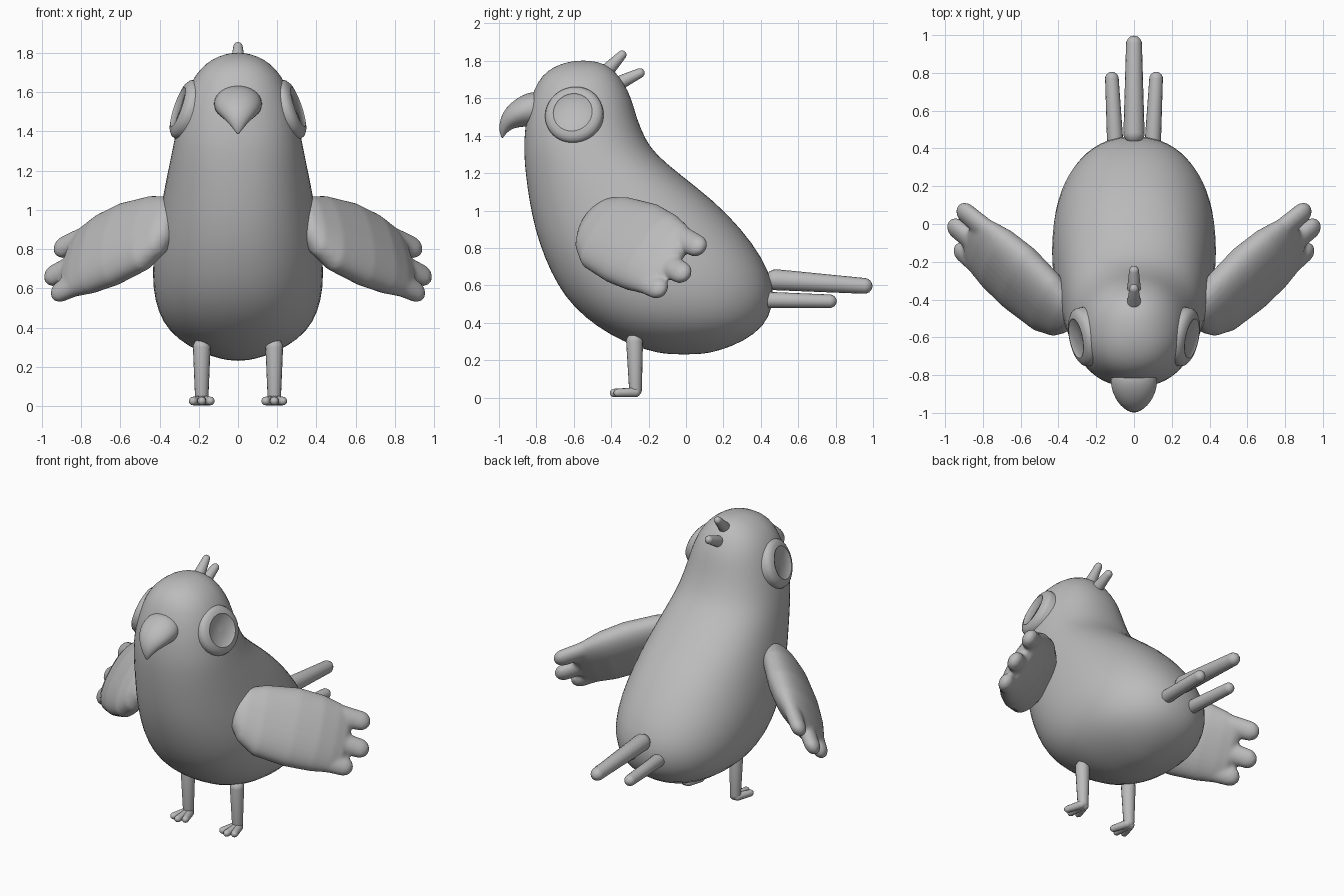
import bpy, bmesh, math
from mathutils import Vector

cube = bpy.data.objects.get("Cube")
if cube:
    bpy.data.objects.remove(cube, do_unlink=True)

grey = bpy.data.materials.new("plain_grey")
grey.use_nodes = True
grey.diffuse_color = (0.5, 0.5, 0.5, 1)
grey.node_tree.nodes["Principled BSDF"].inputs["Base Color"].default_value = (0.5, 0.5, 0.5, 1)

X, Y, Z = Vector((1, 0, 0)), Vector((0, 1, 0)), Vector((0, 0, 1))


def loft(bm, rings, power=2, sides=24):
    """Skin rings of (centre, half axis, half axis) with rounded sections."""
    def bend(c):
        return math.copysign(abs(c) ** (2 / power), c)
    loops = []
    for centre, u, v in rings:
        turn = [math.tau * i / sides for i in range(sides)]
        loops.append([bm.verts.new(centre + u * bend(math.cos(t)) + v * bend(math.sin(t)))
                      for t in turn])
    for a, b in zip(loops, loops[1:]):
        for i in range(sides):
            j = (i + 1) % sides
            bm.faces.new((a[i], a[j], b[j], b[i]))
    bm.faces.new(loops[0])
    bm.faces.new(loops[-1])


def limb(bm, a, b, ra, rb, side=X, flat=1, sides=16):
    """Tapered capsule from a to b; flat scales it across the side axis."""
    a, b = Vector(a), Vector(b)
    d = (b - a).normalized()
    s = (side - d * side.dot(d)).normalized()
    n = d.cross(s) * flat
    steps = [math.radians(k) for k in (4, 25, 50, 75, 90)]
    rings = [(a - d * ra * math.cos(t), ra * math.sin(t)) for t in steps]
    rings += [(b + d * rb * math.cos(t), rb * math.sin(t)) for t in reversed(steps)]
    loft(bm, [(c, s * r, n * r) for c, r in rings], sides=sides)


def finish(name, bm, mirror=False, subdivide=0, blend=0):
    bmesh.ops.recalc_face_normals(bm, faces=bm.faces)
    mesh = bpy.data.meshes.new(name)
    bm.to_mesh(mesh)
    bm.free()
    mesh.materials.append(grey)
    mesh.shade_smooth()
    mesh.set_sharp_from_angle(angle=math.radians(50))
    obj = bpy.data.objects.new(name, mesh)
    bpy.context.collection.objects.link(obj)
    if blend:
        m = obj.modifiers.new("blend", 'REMESH')
        m.mode, m.voxel_size, m.use_smooth_shade = 'VOXEL', blend, True
        m = obj.modifiers.new("soften", 'SMOOTH')
        m.factor, m.iterations = 0.5, 6
    if subdivide:
        m = obj.modifiers.new("subdivide", 'SUBSURF')
        m.levels = m.render_levels = subdivide
    if mirror:
        m = obj.modifiers.new("mirror", 'MIRROR')
        m.use_clip = False
        m.use_mirror_merge = False
    return obj


# Body and head: level sections as height, front, back, half width
body = [(.23, -.1, .08, .04), (.25, -.2, .18, .13), (.3, -.34, .31, .25), (.38, -.48, .42, .355),
        (.48, -.6, .465, .41), (.6, -.69, .475, .437), (.75, -.76, .41, .437), (.9, -.81, .3, .415),
        (1.05, -.84, .155, .388), (1.2, -.86, -.04, .358), (1.3, -.867, -.16, .337),
        (1.38, -.867, -.217, .322), (1.5, -.855, -.265, .294), (1.6, -.83, -.29, .263),
        (1.69, -.795, -.335, .22), (1.75, -.74, -.385, .16), (1.785, -.67, -.435, .1),
        (1.802, -.59, -.51, .03)]
bm = bmesh.new()
loft(bm, [(Vector((0, (f + b) / 2, z)), X * w, Y * (b - f) / 2) for z, f, b, w in body],
     power=2.2, sides=32)
finish("body", bm, subdivide=1)

# Hooked beak: upper edge, lower edge and half width
beak = [(-.76, 1.63, -.76, 1.45, .115), (-.82, 1.638, -.82, 1.45, .126),
        (-.88, 1.617, -.87, 1.448, .12), (-.94, 1.575, -.905, 1.443, .1),
        (-.98, 1.525, -.93, 1.436, .075), (-.999, 1.47, -.952, 1.42, .046),
        (-.998, 1.42, -.97, 1.402, .022), (-.985, 1.386, -.98, 1.386, .004)]
bm = bmesh.new()
for_rings = []
for y1, z1, y2, z2, w in beak:
    top, low = Vector((0, y1, z1)), Vector((0, y2, z2))
    for_rings.append(((top + low) / 2, X * w, (top - low) / 2))
loft(bm, for_rings)
finish("beak", bm, subdivide=1)

# Eyes: shallow rimmed domes with a flat centre
normal = Vector((.93, -.18, .32)).normalized()
u = normal.cross(Z).normalized()
v = normal.cross(u)
dome = [(.155, -.06), (.157, -.005), (.15, .012), (.13, .026), (.106, .032), (.1, .026), (.01, .028)]
bm = bmesh.new()
loft(bm, [(Vector((.277, -.6, 1.515)) + normal * h, u * r, v * r) for r, h in dome], sides=40)
finish("eyes", bm, mirror=True)

# Crest feathers
bm = bmesh.new()
limb(bm, (0, -.42, 1.75), (0, -.342, 1.832), .038, .024)
limb(bm, (0, -.34, 1.69), (0, -.247, 1.735), .036, .026)
finish("crest", bm)

# Tail feathers
bm = bmesh.new()
limb(bm, (0, .48, .63), (0, .955, .597), .056, .042)
finish("tail_middle_feather", bm)
bm = bmesh.new()
limb(bm, (.1, .44, .522), (.117, .77, .515), .043, .036)
finish("tail_side_feathers", bm, mirror=True)

# Legs with three toes
bm = bmesh.new()
limb(bm, (.185, -.275, .3), (.185, -.27, .04), .045, .034)
for spread in (-1, 0, 1):
    limb(bm, (.185 + spread * .012, -.27, .028), (.185 + spread * .044, -.385 + abs(spread) * .02, .025),
         .026, .022, sides=12)
finish("legs", bm, mirror=True)

# Wings: a padded palm and three feather tips blended together
along = Vector((.72, .63, -.29)).normalized()
across = Vector((-.2, .55, .8))
across = (across - along * across.dot(along)).normalized()
out = along.cross(across)
middle = Vector((.68, -.22, .8))


def on_wing(l, w):
    return middle + along * l + across * w


palm = [(-.495, .0, .06, .02), (-.475, -.09, .12, .055), (-.42, -.17, .175, .08),
        (-.31, -.235, .215, .1), (-.1, -.256, .245, .11), (.06, -.25, .235, .1),
        (.17, -.235, .21, .075), (.24, -.2, .175, .05), (.27, -.12, .11, .02)]
bm = bmesh.new()
loft(bm, [(on_wing(l, (lo + hi) / 2), across * (hi - lo) / 2, out * t) for l, lo, hi, t in palm],
     power=2.2, sides=32)
for start, tip, reach in ((.14, .13, .32), (-.02, -.04, .345), (-.165, -.172, .265)):
    limb(bm, on_wing(.08, start), on_wing(reach, tip), .07, .062, side=across, flat=.75)
finish("wings", bm, mirror=True, blend=.012)
